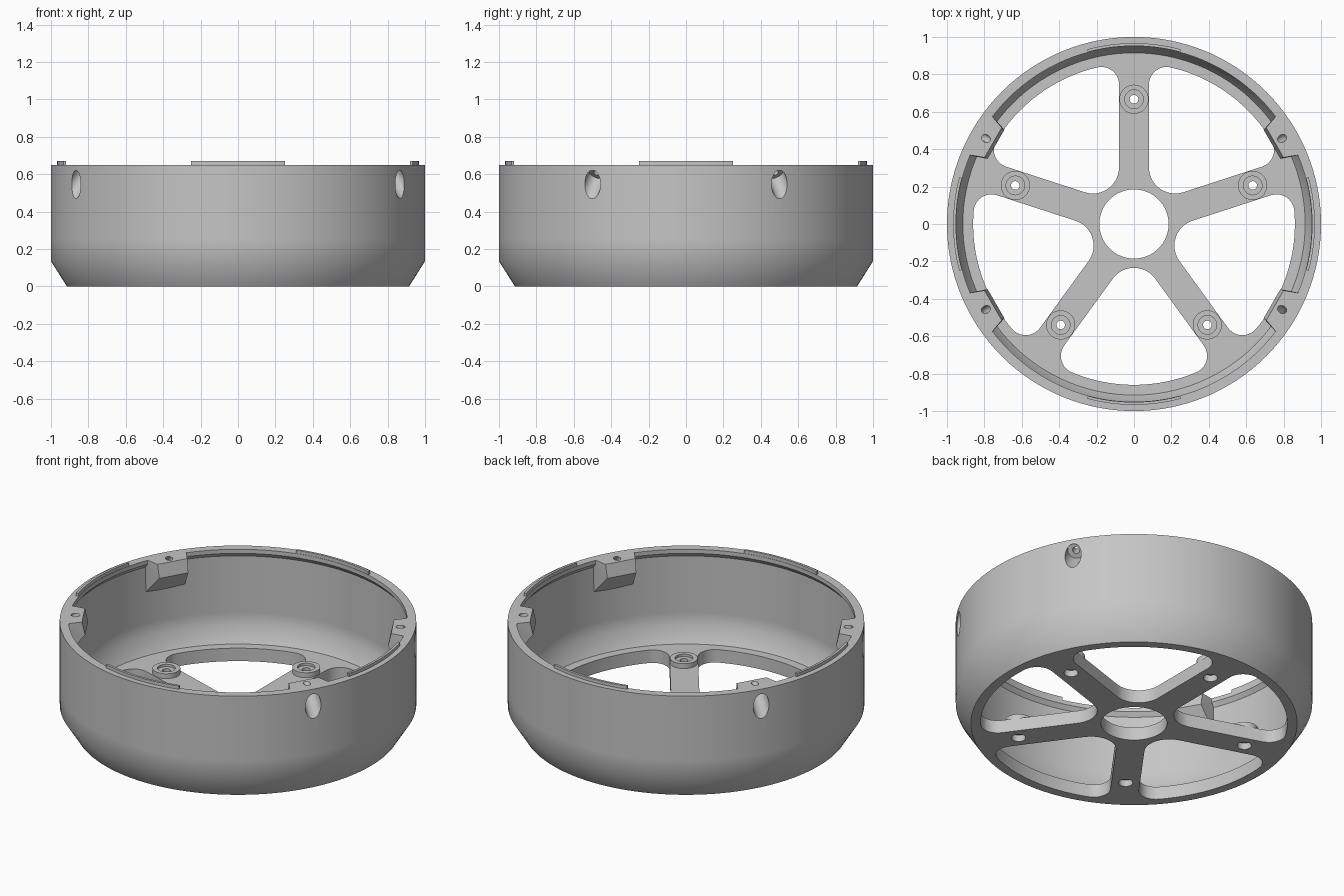
import bpy
import bmesh
from math import radians, sin, cos, atan2, sqrt, pi
from mathutils import Matrix, Vector

cube = bpy.data.objects.get("Cube")
if cube:
    bpy.data.objects.remove(cube, do_unlink=True)

grey = bpy.data.materials.new("plain grey")
grey.use_nodes = True
colour = (0.56, 0.56, 0.56, 1)
grey.diffuse_color = colour
grey.node_tree.nodes["Principled BSDF"].inputs["Base Color"].default_value = colour


def turn(deg):
    return Matrix.Rotation(radians(deg), 4, 'Z')


def lathe(bm, profile, matrix=Matrix(), segs=32, closed=False):
    """Spin (radius, height) points round z; an open profile gets end caps."""
    rings = [[bm.verts.new(matrix @ Vector((r * cos(a), r * sin(a), z)))
              for a in (2 * pi * i / segs for i in range(segs))]
             for r, z in profile]
    pairs = list(zip(rings, rings[1:]))
    if closed:
        pairs.append((rings[-1], rings[0]))
    else:
        bm.faces.new(rings[0])
        bm.faces.new(rings[-1])
    for low, high in pairs:
        for i in range(segs):
            j = (i + 1) % segs
            bm.faces.new((low[i], low[j], high[j], high[i]))


def prism(bm, outline, z0, z1, matrix=Matrix()):
    """Extrude a flat outline between two heights."""
    low, high = [[bm.verts.new(matrix @ Vector((x, y, z))) for x, y in outline]
                 for z in (z0, z1)]
    bm.faces.new(low)
    bm.faces.new(high)
    n = len(outline)
    for i in range(n):
        j = (i + 1) % n
        bm.faces.new((low[i], low[j], high[j], high[i]))


def arc(cx, cy, r, a0, a1, steps):
    return [(cx + r * cos(a0 + (a1 - a0) * i / steps),
             cy + r * sin(a0 + (a1 - a0) * i / steps)) for i in range(steps + 1)]


def make(name, bm):
    bmesh.ops.recalc_face_normals(bm, faces=bm.faces)
    mesh = bpy.data.meshes.new(name)
    bm.to_mesh(mesh)
    bm.free()
    mesh.materials.append(grey)
    obj = bpy.data.objects.new(name, mesh)
    bpy.context.collection.objects.link(obj)
    return obj


def select(obj):
    bpy.ops.object.select_all(action='DESELECT')
    obj.select_set(True)
    bpy.context.view_layer.objects.active = obj


def combine(obj, tool, operation):
    mod = obj.modifiers.new(operation.title(), 'BOOLEAN')
    mod.operation = operation
    mod.solver = 'EXACT'
    mod.object = tool
    select(obj)
    bpy.ops.object.modifier_apply(modifier=mod.name)
    bpy.data.objects.remove(tool, do_unlink=True)


SPOKES = [90 + 72 * k for k in range(5)]
BOSSES = [30, 150, 210, 330]
FLOOR, RIM = 0.08, 0.65
PAD = Matrix.Translation((0.667, 0, 0))

# Round housing: chamfered foot, thin wall, overhanging rim lip, floor
bm = bmesh.new()
lathe(bm, [(0.185, 0), (0.915, 0), (1, 0.135), (1, 0.25), (1, RIM),
           (0.95, RIM), (0.95, 0.625), (0.97, 0.6), (0.97, 0.25),
           (0.97, 0.175), (0.915, FLOOR), (0.185, FLOOR)],
      segs=128, closed=True)
housing = make("housing", bm)

# Raised screw pads on the spokes and sloped bosses inside the wall
bm = bmesh.new()
for a in SPOKES:
    lathe(bm, [(0.078, 0.04), (0.078, 0.11)], turn(a) @ PAD)
for a in BOSSES:
    corners = [(0.87, 0.092, RIM), (0.852, 0.09, 0.57),
               (0.978, 0.125, 0.43), (0.978, 0.132, RIM)]
    verts = [bm.verts.new(turn(a) @ Vector((x, side * y, z)))
             for x, y, z in corners for side in (-1, 1)]
    bmesh.ops.convex_hull(bm, input=verts)
combine(housing, make("pads_and_bosses", bm), 'UNION')

# Rounded window outline between two spokes, centred on the x axis
half, outer, hub_fillet, rim_fillet = 0.08, 0.86, 0.14, 0.095
reach = outer - rim_fillet
offset = half + rim_fillet
phi = radians(36) - atan2(offset, sqrt(reach ** 2 - offset ** 2))
side = radians(126)
cx, cy = reach * cos(phi), reach * sin(phi)
window = arc(0, 0, outer, -phi, phi, 24)
window += arc(cx, cy, rim_fillet, phi, side, 10)[1:]
window += arc((half + hub_fillet) / sin(radians(36)), 0, hub_fillet,
              side, 2 * pi - side, 12)
window += arc(cx, -cy, rim_fillet, 2 * pi - side, 2 * pi - phi, 10)[:-1]

# Cutters: windows, stepped spoke screw holes, slanted stepped wall holes
bm = bmesh.new()
for a in SPOKES:
    prism(bm, window, -0.1, 0.2, turn(a + 36))
    lathe(bm, [(0.04, -0.1), (0.04, 0.04), (0.023, 0.04), (0.023, 0.095),
               (0.05, 0.095), (0.05, 0.2)], turn(a) @ PAD)
for a in BOSSES:
    lean = Matrix.Rotation(radians(-39), 4, 'Y')
    lathe(bm, [(0.048, -0.15), (0.048, 0.075), (0.02, 0.075), (0.02, 0.25)],
          turn(a) @ Matrix.Translation((0.997, 0, 0.548)) @ lean)
combine(housing, make("cutters", bm), 'DIFFERENCE')

# Four locating tabs on the rim
bm = bmesh.new()
span = radians(15)
tab = arc(0, 0, 0.967, -span, span, 12) + arc(0, 0, 0.952, span, -span, 12)
for k in range(4):
    prism(bm, tab, RIM - 0.01, 0.67, turn(90 * k))
tabs = make("rim_tabs", bm)

for obj in (housing, tabs):
    select(obj)
    bpy.ops.object.shade_smooth_by_angle(angle=radians(35))
